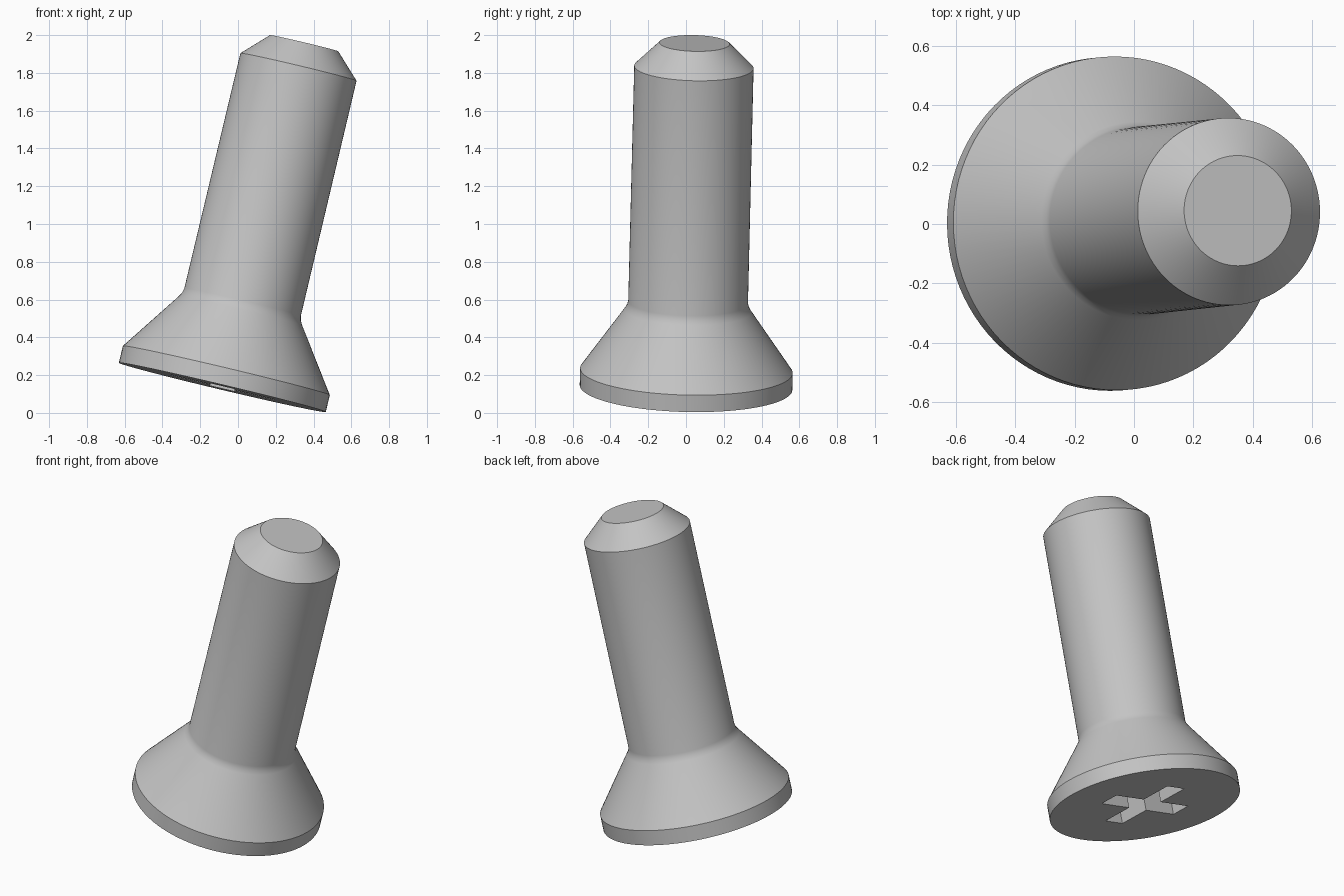
import bpy, bmesh, math
from mathutils import Vector, Matrix

cube = bpy.data.objects.get("Cube")
if cube:
    bpy.data.objects.remove(cube, do_unlink=True)

SEGMENTS = 96
BASE = Vector((-0.083, 0.0, 0.135))      # centre of the head's flat face
TIP = Vector((0.35, 0.045, 1.957))       # centre of the flat tip
AXIS = TIP - BASE
LENGTH = AXIS.length
PLACE = Matrix.Translation(BASE) @ Vector((0, 0, 1)).rotation_difference(AXIS).to_matrix().to_4x4()

steel = bpy.data.materials.new("grey steel")
steel.use_nodes = True
colour = (0.55, 0.55, 0.55, 1)
steel.diffuse_color = colour
steel.node_tree.nodes["Principled BSDF"].inputs["Base Color"].default_value = colour


def make_object(name, bm):
    bmesh.ops.recalc_face_normals(bm, faces=bm.faces)
    mesh = bpy.data.meshes.new(name)
    bm.to_mesh(mesh)
    bm.free()
    mesh.transform(PLACE)
    mesh.materials.append(steel)
    obj = bpy.data.objects.new(name, mesh)
    bpy.context.collection.objects.link(obj)
    return obj


def lathe(name, profile):
    """Stack rings of (radius, height) and cap both ends."""
    bm = bmesh.new()
    rings = []
    for r, z in profile:
        angles = [math.tau * i / SEGMENTS for i in range(SEGMENTS)]
        rings.append([bm.verts.new((r * math.cos(a), r * math.sin(a), z)) for a in angles])
    for low, high in zip(rings, rings[1:]):
        for i in range(SEGMENTS):
            j = (i + 1) % SEGMENTS
            bm.faces.new((low[i], low[j], high[j], high[i]))
    bm.faces.new(rings[0][::-1])
    bm.faces.new(rings[-1])
    return make_object(name, bm)


def cross_prism(name, reach, half, bottom, top):
    """Plus-shaped prism built from one quarter outline turned four times."""
    bm = bmesh.new()
    outline = []
    for k in range(4):
        turn = Matrix.Rotation(k * math.pi / 2, 3, 'Z')
        for x, y in ((reach, -half), (reach, half), (half, half)):
            outline.append(bm.verts.new(turn @ Vector((x, y, bottom))))
    face = bm.faces.new(outline)
    grown = bmesh.ops.extrude_face_region(bm, geom=[face])
    moved = [v for v in grown["geom"] if isinstance(v, bmesh.types.BMVert)]
    bmesh.ops.translate(bm, verts=moved, vec=(0, 0, top - bottom))
    return make_object(name, bm)


# Head rim, countersunk cone, small fillet, shank and chamfered tip
screw = lathe("countersunk_screw", [
    (0.563, 0), (0.563, 0.092),
    (0.335, 0.418), (0.323, 0.439), (0.317, 0.465),
    (0.316, 1.744), (0.186, LENGTH),
])

# Cross-shaped drive recess
cutter = cross_prism("recess_cutter", 0.28, 0.066, -0.1, 0.25)
cutter.hide_render = True
cut = screw.modifiers.new("drive recess", 'BOOLEAN')
cut.operation = 'DIFFERENCE'
cut.solver = 'EXACT'
cut.object = cutter

bpy.ops.object.select_all(action='DESELECT')
screw.select_set(True)
bpy.context.view_layer.objects.active = screw
bpy.ops.object.modifier_apply(modifier=cut.name)
bpy.data.objects.remove(cutter, do_unlink=True)
bpy.ops.object.shade_smooth_by_angle(angle=math.radians(28))
